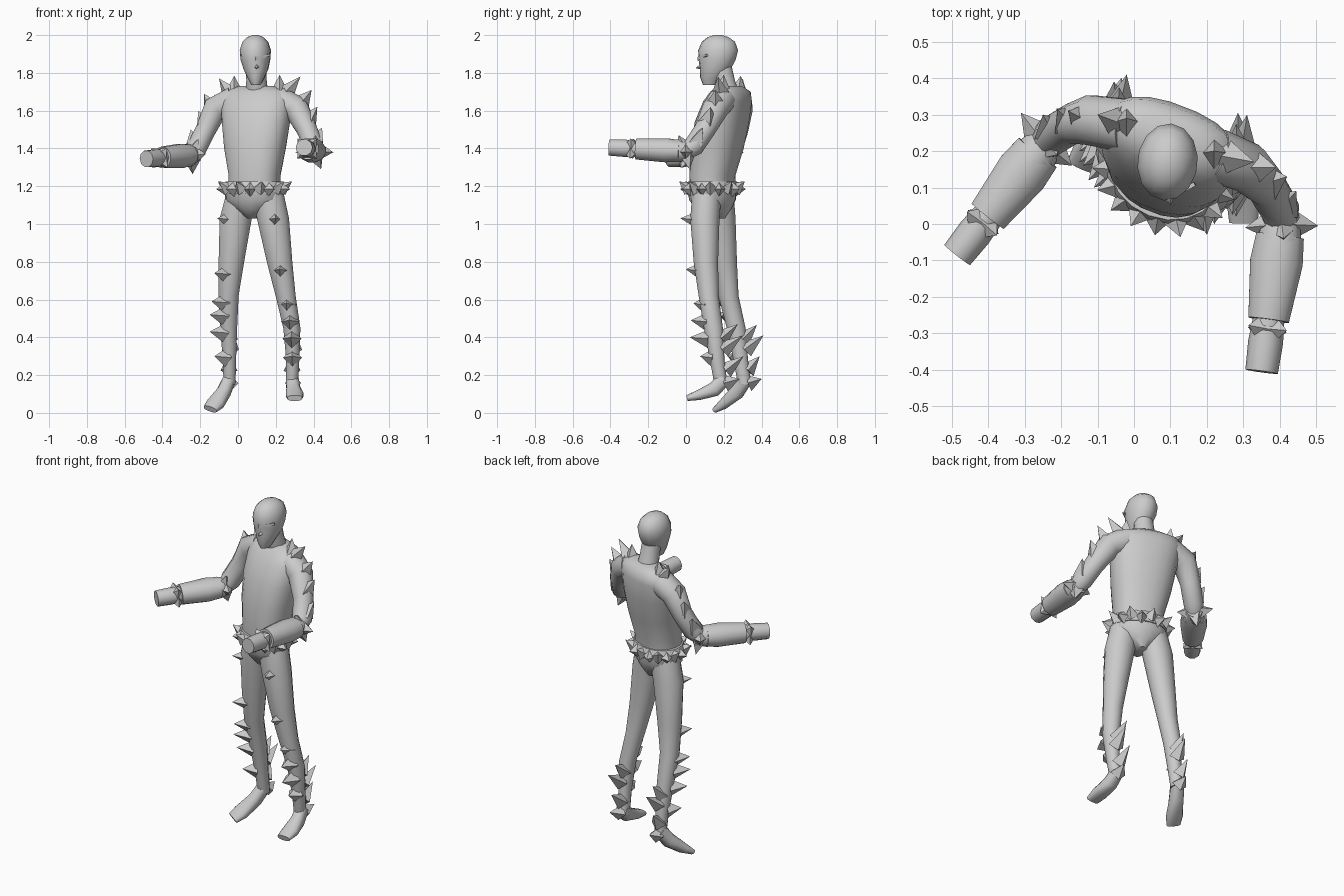
import bpy, bmesh, math
from mathutils import Vector, Matrix

cube = bpy.data.objects.get("Cube")
if cube:
    bpy.data.objects.remove(cube, do_unlink=True)


def finish(name, bm, angle=None):
    """Turn a bmesh into an object, smooth shaded below the given angle."""
    bmesh.ops.recalc_face_normals(bm, faces=bm.faces)
    mesh = bpy.data.meshes.new(name)
    bm.to_mesh(mesh)
    bm.free()
    obj = bpy.data.objects.new(name, mesh)
    bpy.context.collection.objects.link(obj)
    if angle:
        bpy.ops.object.select_all(action='DESELECT')
        obj.select_set(True)
        bpy.context.view_layer.objects.active = obj
        bpy.ops.object.shade_smooth_by_angle(angle=math.radians(angle))
    return obj


def loft(name, path, radii, side=(1, 0, 0), axis=None, sides=12, square=1.0, angle=50):
    """Skin elliptical rings, placed along a path, and cap both ends."""
    bm = bmesh.new()
    points = [Vector(p) for p in path]
    rings = []
    for i, (point, radius) in enumerate(zip(points, radii)):
        rx, ry = radius if isinstance(radius, tuple) else (radius, radius)
        before, after = points[max(i - 1, 0)], points[min(i + 1, len(points) - 1)]
        along = Vector(axis) if axis else (after - before).normalized()
        across = Vector(side)
        across = (across - along * across.dot(along)).normalized()
        other = along.cross(across)
        ring = []
        for k in range(sides):
            a = math.tau * (k + 0.5) / sides
            c, s = math.cos(a), math.sin(a)
            c, s = (math.copysign(abs(v) ** square, v) for v in (c, s))
            ring.append(bm.verts.new(point + across * rx * c + other * ry * s))
        rings.append(ring)
    for low, high in zip(rings, rings[1:]):
        for k in range(sides):
            n = (k + 1) % sides
            bm.faces.new((low[k], low[n], high[n], high[k]))
    bm.faces.new(rings[0])
    bm.faces.new(rings[-1])
    return finish(name, bm, angle)


def spikes(name, pairs, radius):
    """Four-sided pyramids running from each base point to its tip."""
    bm = bmesh.new()
    for base, tip in pairs:
        base, tip = Vector(base), Vector(tip)
        way = tip - base
        turn = way.to_track_quat('Z', 'Y').to_matrix().to_4x4()
        place = Matrix.Translation((base + tip) / 2) @ turn
        bmesh.ops.create_cone(bm, cap_ends=True, segments=4, radius1=radius,
                              radius2=0, depth=way.length, matrix=place)
    return finish(name, bm)


def rooted(path, tips, drop=0.0):
    """Pair each tip with the point of a limb's axis at about its height."""
    pairs = []
    for tip in tips:
        z = tip[2] - drop
        for a, b in zip(path, path[1:]):
            if z >= b[2] or b == path[-1]:
                t = min(max((a[2] - z) / (a[2] - b[2]), 0), 1)
                root = Vector(a).lerp(Vector(b), t)
                pairs.append((root.lerp(Vector(tip), 0.25), tip))
                break
    return pairs


# Torso, turned toward the model's right
TURN = math.radians(-21)
facing = (math.cos(TURN), math.sin(TURN), 0)
UP = (0, 0, 1)
loft("torso",
     [(.085, .14, 1.17), (.088, .14, 1.26), (.09, .165, 1.4), (.095, .19, 1.54),
      (.097, .22, 1.65), (.1, .235, 1.7), (.1, .235, 1.73)],
     [(.14, .11), (.138, .115), (.165, .13), (.185, .13), (.195, .11), (.18, .085), (.1, .05)],
     facing, UP, sides=20, square=.85, angle=60)

# Hips and briefs
loft("hips", [(.085, .14, 1.2), (.085, .14, 1.13), (.085, .145, 1.08), (.085, .15, 1.03)],
     [(.155, .125), (.16, .12), (.11, .095), (.03, .06)], facing, UP, sides=16)
loft("belt", [(.085, .14, 1.16), (.085, .14, 1.2), (.085, .14, 1.225)],
     [(.158, .128), (.165, .135), (.155, .125)], facing, UP, sides=18, angle=25)
belt_pairs = []
spin = Matrix.Rotation(TURN, 3, 'Z')
COUNT = 18
for k in range(COUNT):
    a = math.tau * k / COUNT
    out = Vector((math.cos(a), math.sin(a) * .84, 0))
    centre = Vector((.085, .14, 1.185))
    belt_pairs.append((centre + spin @ (out * .145),
                       centre + spin @ (out * .205) + Vector((0, 0, .04 * (k % 2)))))
spikes("belt_spikes", belt_pairs, .04)

# Neck and masked head
loft("neck", [(.1, .225, 1.69), (.098, .205, 1.76), (.095, .19, 1.83)],
     [.062, .056, .055], axis=UP)
loft("head",
     [(.095, .125, 1.735), (.095, .135, 1.775), (.095, .155, 1.82), (.092, .165, 1.87),
      (.092, .17, 1.92), (.092, .172, 1.965), (.092, .17, 1.99), (.092, .17, 2.0)],
     [(.024, .035), (.045, .06), (.066, .082), (.079, .099), (.083, .106),
      (.068, .088), (.042, .054), (.015, .02)], (.995, -.1, 0), UP, sides=14)
spikes("mask_nose", [((.096, .15, 1.85), (.1, .05, 1.825))], .05)
loft("mask_brow", [(.02, .12, 1.895), (.094, .072, 1.875), (.167, .11, 1.895)],
     [.008, .014, .008], UP, sides=4, angle=20)

# Arms: upper arm, elbow, forearm, bracer and open fist
ARMS = {
    "left": [(.22, .19, 1.655), (.31, .155, 1.61), (.365, .1, 1.5), (.4, .04, 1.41), (.405, 0, 1.385)],
    "right": [(-.02, .27, 1.655), (-.12, .285, 1.61), (-.17, .275, 1.5), (-.22, .245, 1.4),
              (-.245, .22, 1.365)],
}
FISTS = {"left": (.35, -.405, 1.405), "right": (-.485, -.085, 1.345)}
ARM_TIPS = {
    "left": [(.22, .2, 1.79), (.33, .17, 1.78), (.39, .155, 1.71), (.42, .13, 1.62), (.445, .09, 1.51)],
    "right": [(-.02, .29, 1.785), (-.1, .3, 1.77), (-.18, .31, 1.69), (-.21, .315, 1.6),
              (-.25, .3, 1.5)],
}
ELBOW_TIPS = {
    "left": [(.505, -.005, 1.38), (.44, .02, 1.29), (.305, -.01, 1.38), (.41, -.04, 1.47)],
    "right": [(-.31, .305, 1.38), (-.24, .25, 1.265), (-.17, .16, 1.37), (-.21, .19, 1.45)],
}
for name, path in ARMS.items():
    loft(name + "_upper_arm", path, [.075, .07, .056, .055, .045], (0, 1, 0))
    elbow, fist = Vector(path[-1]), Vector(FISTS[name])
    at = lambda t: elbow.lerp(fist, t)
    loft(name + "_forearm", [at(-.08), at(.1), at(.3)], [.045, .062, .06], UP)
    loft(name + "_bracer", [at(.08), at(.26), at(.65)],
         [(.058, .068), (.066, .075), (.058, .058)], UP, angle=35)
    loft(name + "_fist", [at(.6), at(.8), at(1)], [.042, .048, .045], UP, sides=10)
    spikes(name + "_shoulder_spikes", rooted(path, ARM_TIPS[name], .1), .052)
    spikes(name + "_elbow_spikes",
           [(elbow.lerp(Vector(t), .25), t) for t in ELBOW_TIPS[name]], .046)
    # Wrist studs ring the end of the bracer
    way = (fist - elbow).normalized()
    across = way.cross(Vector(UP)).normalized()
    above = across.cross(way)
    studs = []
    for k in range(4):
        a = math.tau * (k + .5) / 4
        out = across * math.cos(a) + above * math.sin(a)
        studs.append((at(.71) + out * .03, at(.71) + out * .075))
    spikes(name + "_wrist_spikes", studs, .036)

# Legs and feet
LEGS = {
    "left": [(.16, .11, 1.16), (.185, .1, 1.03), (.22, .105, .8), (.252, .12, .62),
             (.285, .145, .45), (.29, .165, .28), (.285, .185, .15)],
    "right": [(.02, .175, 1.16), (-.012, .185, 1.03), (-.035, .205, .8), (-.05, .225, .62),
              (-.05, .265, .45), (-.045, .29, .28), (-.045, .31, .15)],
}
FEET = {
    "left": [(.287, .2, .18), (.293, .15, .125), (.3, .07, .095), (.3, .005, .078)],
    "right": [(-.045, .315, .18), (-.075, .27, .11), (-.12, .2, .048), (-.147, .16, .02)],
}
SHIN_TIPS = {
    "left": [(.2, -.03, 1.03), (.22, 0, .76), (.255, .04, .58), (.27, .025, .49),
             (.28, .02, .4), (.285, .075, .3)],
    "right": [(-.11, .1, 1.03), (-.125, .12, .74), (-.14, .16, .59), (-.15, .17, .52),
              (-.15, .2, .43), (-.125, .22, .3)],
}
CALF_TIPS = {
    "left": [(.28, .275, .47), (.31, .3, .41), (.285, .305, .3), (.31, .285, .18)],
    "right": [(-.04, .375, .465), (-.02, .41, .41), (-.055, .39, .3), (-.035, .4, .18)],
}
for name, path in LEGS.items():
    loft(name + "_leg", path, [(.085, .08), (.088, .08), (.07, .067), (.055, .055),
                               (.047, .052), (.036, .04), (.033, .036)], axis=(0, 0, -1))
    loft(name + "_foot", FEET[name],
         [(.034, .04), (.038, .04), (.048, .028), (.04, .016)], square=.8)
    spikes(name + "_thigh_and_shin_spikes", rooted(path, SHIN_TIPS[name], .01), .05)
    spikes(name + "_calf_spikes", rooted(path, CALF_TIPS[name], .1), .045)
